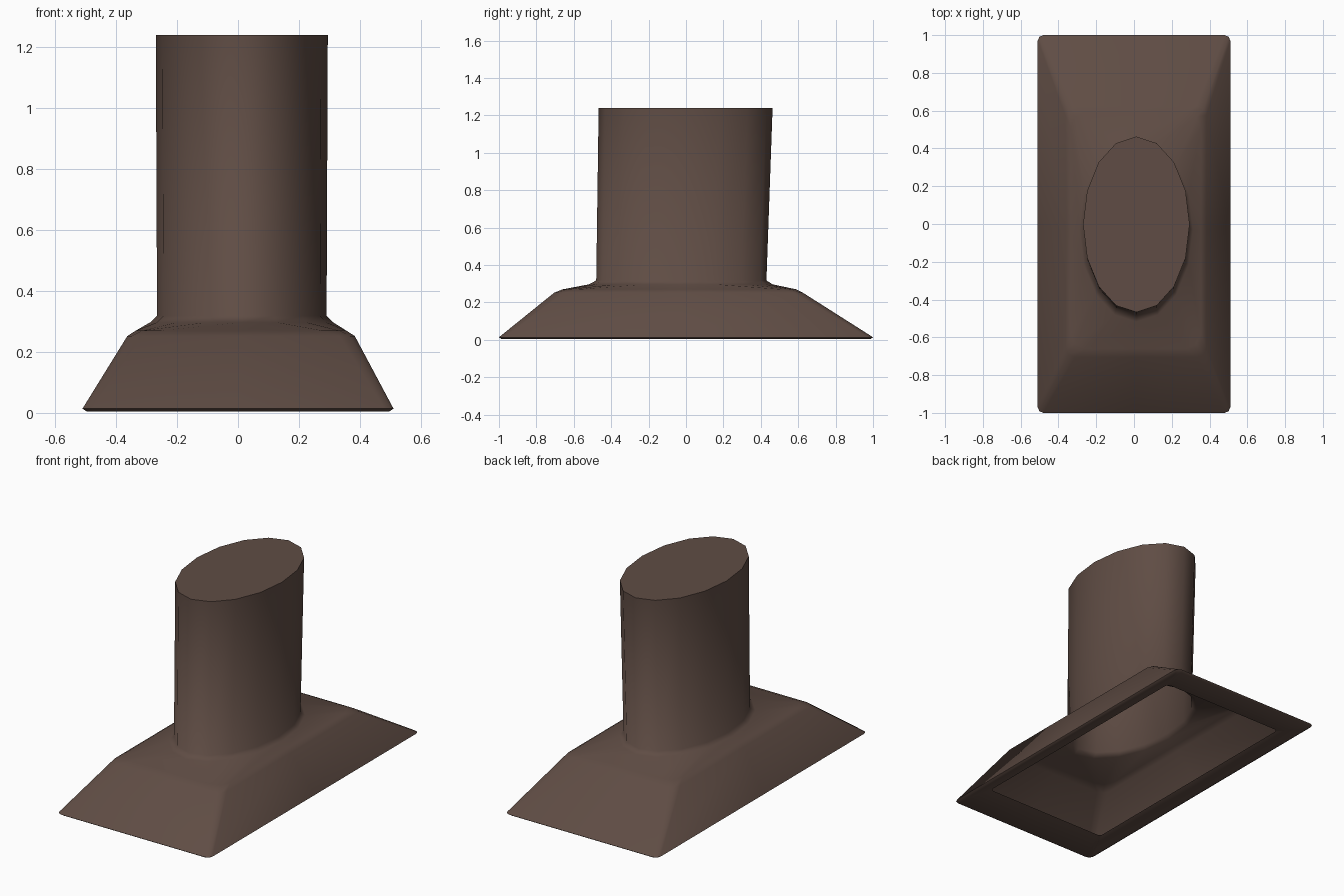
import bpy, bmesh, math

if "Cube" in bpy.data.objects:
    bpy.data.objects.remove(bpy.data.objects["Cube"])

brown = bpy.data.materials.new("dark_brown")
brown.diffuse_color = (0.115, 0.073, 0.058, 1)
brown.use_nodes = True
brown.node_tree.nodes["Principled BSDF"].inputs["Base Color"].default_value = brown.diffuse_color

N = 16
bm = bmesh.new()


def ellipse(cx, cy, rx, ry, z):
    """Sixteen-sided oval ring."""
    return [bm.verts.new((cx + rx * math.cos(2 * math.pi * i / N),
                          cy + ry * math.sin(2 * math.pi * i / N), z)) for i in range(N)]


def rectangle(cx, cy, hx, hy, cut, z):
    """Rectangular ring with three points at each softened corner."""
    quarter = [(hx, 0), (hx, hy - cut), (hx - cut * .3, hy - cut * .3), (hx - cut, hy)]
    half = quarter + [(0, hy)] + [(-x, y) for x, y in reversed(quarter[1:])]
    pts = half + [(-x, -y) for x, y in half]
    return [bm.verts.new((cx + x, cy + y, z)) for x, y in pts]


# rings from the inner lip of the open base, around its edge and up to the tube top
rings = [
    rectangle(0, 0, .41, .79, .02, .035),
    rectangle(0, 0, .495, .985, .025, .004),
    rectangle(0, 0, .51, 1.0, .03, .014),
    rectangle(.01, -.04, .373, .665, .05, .252),
    rectangle(.01, -.035, .345, .625, .08, .27),
    ellipse(.012, -.028, .30, .49, .297),
    ellipse(.0125, -.025, .278, .455, .318),
    ellipse(.0125, -.002, .282, .465, 1.24),
]
for a, b in zip(rings, rings[1:]):
    for i in range(N):
        j = (i + 1) % N
        bm.faces.new((a[i], a[j], b[j], b[i]))

# flat closed top of the tube
bm.faces.new(rings[-1])
bm.normal_update()

mesh = bpy.data.meshes.new("flared_nozzle")
bm.to_mesh(mesh)
bm.free()
mesh.materials.append(brown)
nozzle = bpy.data.objects.new("flared_nozzle", mesh)
bpy.context.collection.objects.link(nozzle)

# smooth sides, crisp top and base edges
bpy.context.view_layer.objects.active = nozzle
nozzle.select_set(True)
bpy.ops.object.shade_smooth_by_angle(angle=math.radians(60))
